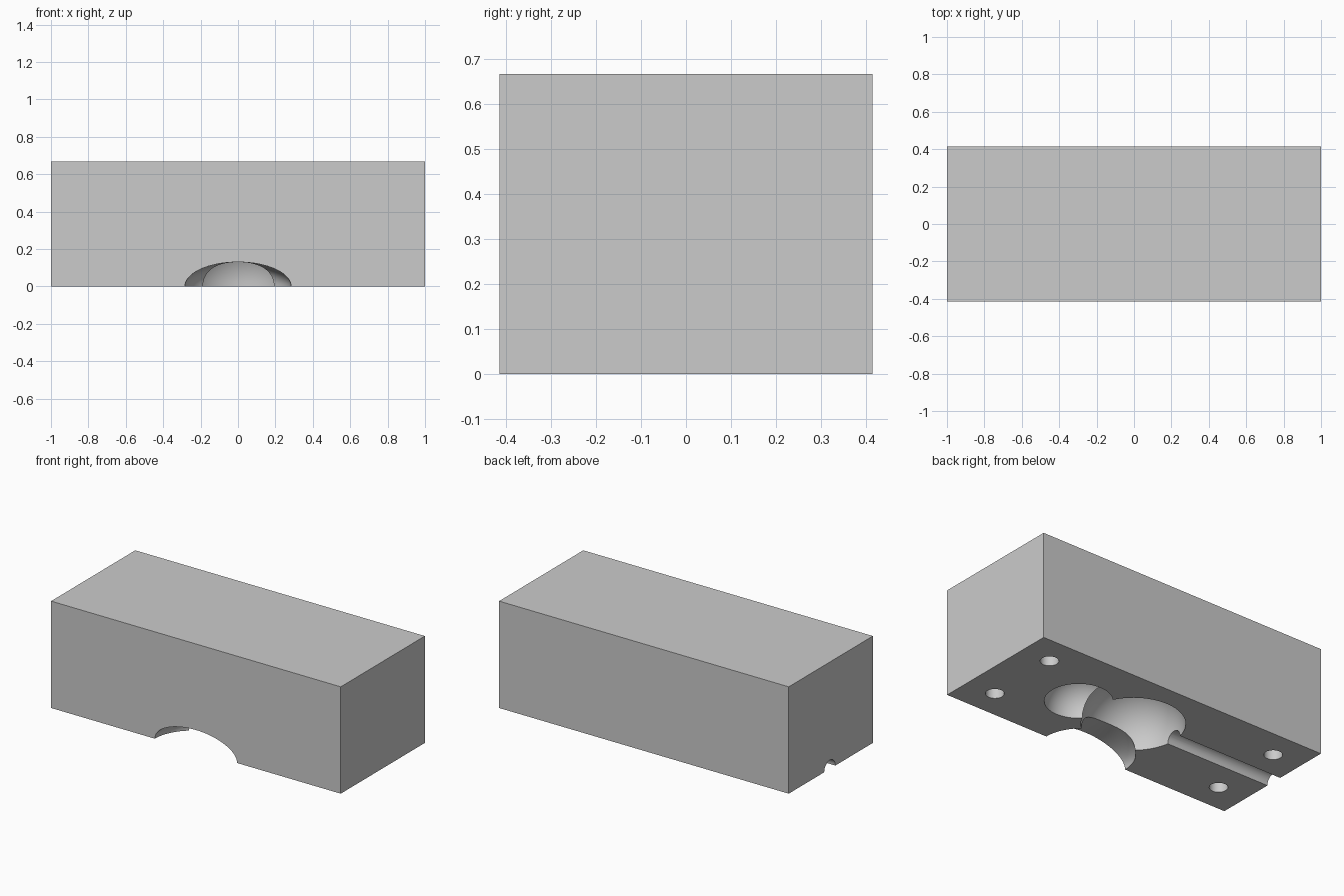
import bpy, bmesh, math
from mathutils import Matrix

cube = bpy.data.objects.get("Cube")
if cube:
    bpy.data.objects.remove(cube, do_unlink=True)

grey = bpy.data.materials.new("plain grey")
grey.use_nodes = True
grey.diffuse_color = (0.6, 0.6, 0.6, 1)
grey.node_tree.nodes["Principled BSDF"].inputs["Base Color"].default_value = (0.6, 0.6, 0.6, 1)

LENGTH, WIDTH, HEIGHT = 2.0, 0.83, 0.667
FRONT = -WIDTH / 2


def finish(bm, name):
    bmesh.ops.recalc_face_normals(bm, faces=bm.faces)
    mesh = bpy.data.meshes.new(name)
    bm.to_mesh(mesh)
    bm.free()
    mesh.materials.append(grey)
    obj = bpy.data.objects.new(name, mesh)
    bpy.context.collection.objects.link(obj)
    return obj


def sphere(name, x, radius):
    bm = bmesh.new()
    bmesh.ops.create_uvsphere(bm, u_segments=64, v_segments=32, radius=radius,
                              matrix=Matrix.Translation((x, 0, 0)))
    return finish(bm, name)


def cylinder(name, centre, radius, depth, axis="Z"):
    bm = bmesh.new()
    matrix = Matrix.Translation(centre)
    if axis == "X":
        matrix = matrix @ Matrix.Rotation(math.pi / 2, 4, "Y")
    bmesh.ops.create_cone(bm, cap_ends=True, segments=32, radius1=radius,
                          radius2=radius, depth=depth, matrix=matrix)
    return finish(bm, name)


def flared_mouth(name, half_width, half_height, reach, segments=64, steps=16):
    """Elliptical passage that narrows inwards at constant height."""
    bm = bmesh.new()
    rings = []
    for i in range(-1, steps + 1):
        t = 0.86 * max(i, 0) / steps
        y = FRONT - 0.05 if i < 0 else FRONT + t * reach
        w = half_width * math.sqrt(1 - t * t)
        rings.append([bm.verts.new((w * math.cos(a), y, half_height * math.sin(a)))
                      for a in (2 * math.pi * k / segments for k in range(segments))])
    for a, b in zip(rings, rings[1:]):
        for k in range(segments):
            n = (k + 1) % segments
            bm.faces.new((a[k], a[n], b[n], b[k]))
    bm.faces.new(rings[0])
    bm.faces.new(rings[-1])
    return finish(bm, name)


# Solid block
bm = bmesh.new()
bmesh.ops.create_cube(bm, size=1)
bmesh.ops.scale(bm, verts=bm.verts, vec=(LENGTH, WIDTH, HEIGHT))
bmesh.ops.translate(bm, verts=bm.verts, vec=(0, 0, HEIGHT / 2))
block = finish(bm, "mould_block")

# Cavities in the underside: two round chambers, front mouth, end channel
cutters = [
    sphere("large_chamber", 0.005, 0.29),
    sphere("small_chamber", 0.40, 0.19),
    flared_mouth("front_mouth", 0.284, 0.13, 0.265),
    cylinder("end_channel", (-0.65, 0.01, 0), 0.055, 0.9, "X"),
]

# Blind locating holes near the corners
for sx in (-1, 1):
    for sy in (-1, 1):
        cutters.append(cylinder("locating_hole", (sx * 0.807, sy * 0.235, 0), 0.052, 0.2))

bpy.context.view_layer.objects.active = block
for cutter in cutters:
    cutter.hide_render = True
    mod = block.modifiers.new(cutter.name, "BOOLEAN")
    mod.operation = "DIFFERENCE"
    mod.solver = "EXACT"
    mod.object = cutter
    bpy.ops.object.modifier_apply(modifier=mod.name)
    bpy.data.objects.remove(cutter, do_unlink=True)

# Smooth cavities with crisp rims
bpy.ops.object.select_all(action="DESELECT")
block.select_set(True)
bpy.ops.object.shade_smooth_by_angle(angle=math.radians(25))
